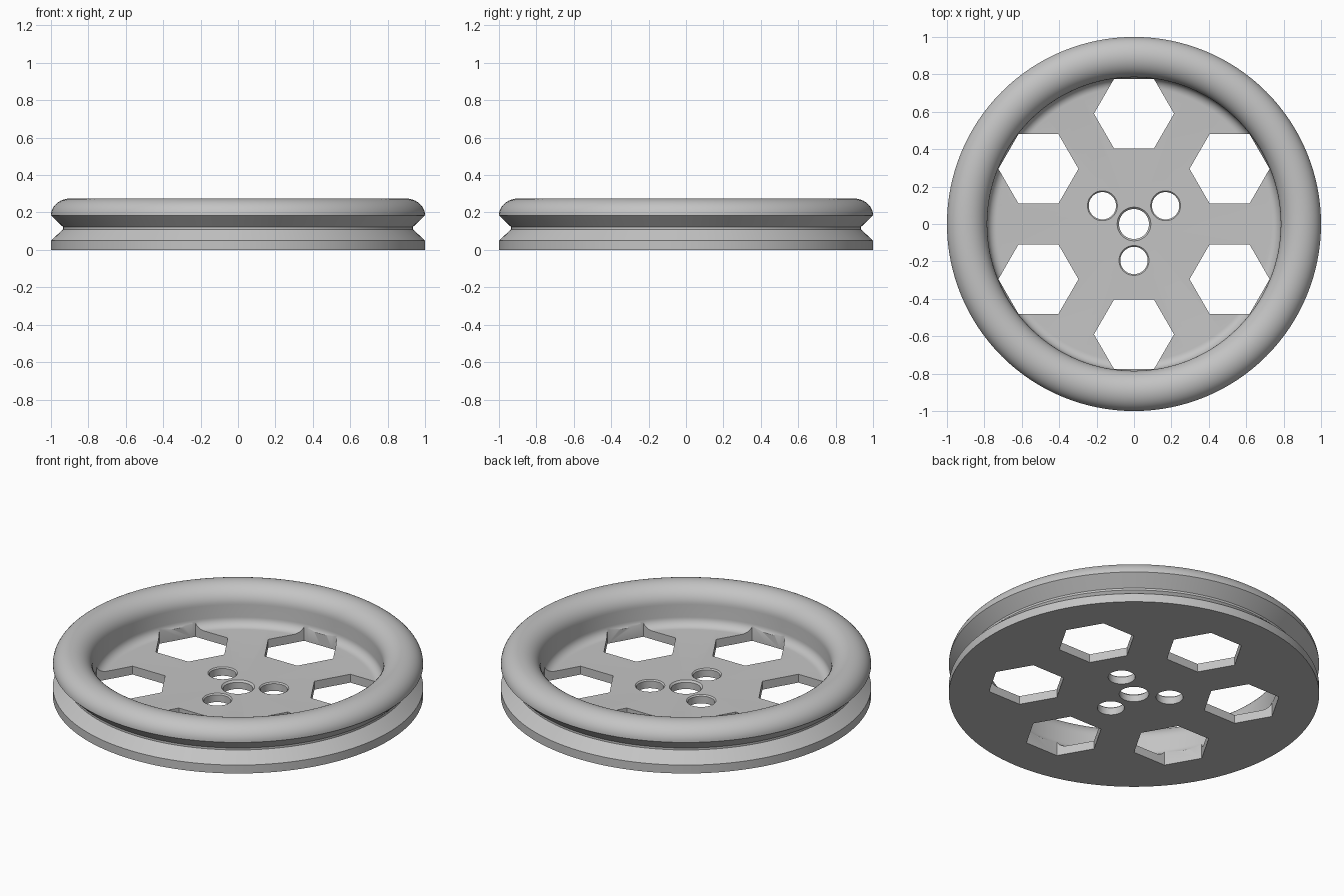
import bpy
import bmesh
from math import sin, cos, pi, radians

cube = bpy.data.objects.get("Cube")
if cube:
    bpy.data.objects.remove(cube, do_unlink=True)

grey = bpy.data.materials.new("plain grey")
grey.use_nodes = True
grey.diffuse_color = (0.55, 0.55, 0.55, 1)
grey.node_tree.nodes["Principled BSDF"].inputs["Base Color"].default_value = (0.55, 0.55, 0.55, 1)

FLOOR = 0.05      # thickness of the web
INNER = 0.785     # inner radius of the rim
FILLET = 0.05     # radius between rim and web


def arc(cx, cz, rx, rz, start, end, steps):
    """Points of an elliptical arc, angles in degrees."""
    angles = [radians(start + (end - start) * i / steps) for i in range(steps + 1)]
    return [(cx + rx * cos(a), cz + rz * sin(a)) for a in angles]


def make_object(name, bm):
    bmesh.ops.recalc_face_normals(bm, faces=bm.faces)
    mesh = bpy.data.meshes.new(name)
    bm.to_mesh(mesh)
    bm.free()
    mesh.materials.append(grey)
    obj = bpy.data.objects.new(name, mesh)
    bpy.context.collection.objects.link(obj)
    return obj


def lathe(bm, profile, segments):
    """Turn a closed (radius, height) loop about the z axis."""
    rings = [[bm.verts.new((r * cos(2 * pi * s / segments), r * sin(2 * pi * s / segments), z))
              for r, z in profile] for s in range(segments)]
    for s in range(segments):
        a, b = rings[s], rings[(s + 1) % segments]
        for i in range(len(profile)):
            j = (i + 1) % len(profile)
            bm.faces.new((a[i], b[i], b[j], a[j]))


def stack(bm, x, y, sections, sides):
    """Closed solid lofted through (radius, height) sections."""
    rings = [[bm.verts.new((x + r * cos(2 * pi * s / sides), y + r * sin(2 * pi * s / sides), z))
              for s in range(sides)] for r, z in sections]
    for low, high in zip(rings, rings[1:]):
        for s in range(sides):
            t = (s + 1) % sides
            bm.faces.new((low[s], low[t], high[t], high[s]))
    bm.faces.new(rings[0][::-1])
    bm.faces.new(rings[-1])


# Wheel body: axle bore, grooved outside, rounded rim, filleted web
profile = [(0.08, 0), (1, 0), (1, 0.05), (0.935, 0.11), (0.935, 0.122)]
profile += arc(0.895, 0.185, 0.105, 0.09, 0, 90, 12)
profile += arc(0.895, 0.175, 0.11, 0.1, 90, 180, 12)[1:]
profile += arc(INNER - FILLET, FLOOR + FILLET, FILLET, FILLET, 0, -90, 8)
profile += [(0.09, FLOOR), (0.08, FLOOR - 0.01)]
bm = bmesh.new()
lathe(bm, profile, 128)
wheel = make_object("pulley_wheel", bm)

# Cutter: six hexagonal windows and three chamfered bolt holes
bm = bmesh.new()
for k in range(6):
    a = radians(30 + 60 * k)
    stack(bm, 0.59 * cos(a), 0.59 * sin(a), [(0.214, -0.1), (0.214, 0.4)], 6)
for k in range(3):
    a = radians(30 + 120 * k)
    hole = [(0.073, -0.1), (0.073, FLOOR - 0.007), (0.08, FLOOR), (0.09, FLOOR + 0.01)]
    stack(bm, 0.195 * cos(a), 0.195 * sin(a), hole, 48)
cutter = make_object("hole_cutter", bm)
cutter.hide_render = True

cut = wheel.modifiers.new("holes", "BOOLEAN")
cut.operation = "DIFFERENCE"
cut.solver = "EXACT"
cut.object = cutter

bpy.ops.object.select_all(action="DESELECT")
wheel.select_set(True)
bpy.context.view_layer.objects.active = wheel
bpy.ops.object.modifier_apply(modifier=cut.name)
bpy.data.objects.remove(cutter, do_unlink=True)
bpy.ops.object.shade_smooth_by_angle(angle=radians(30))
